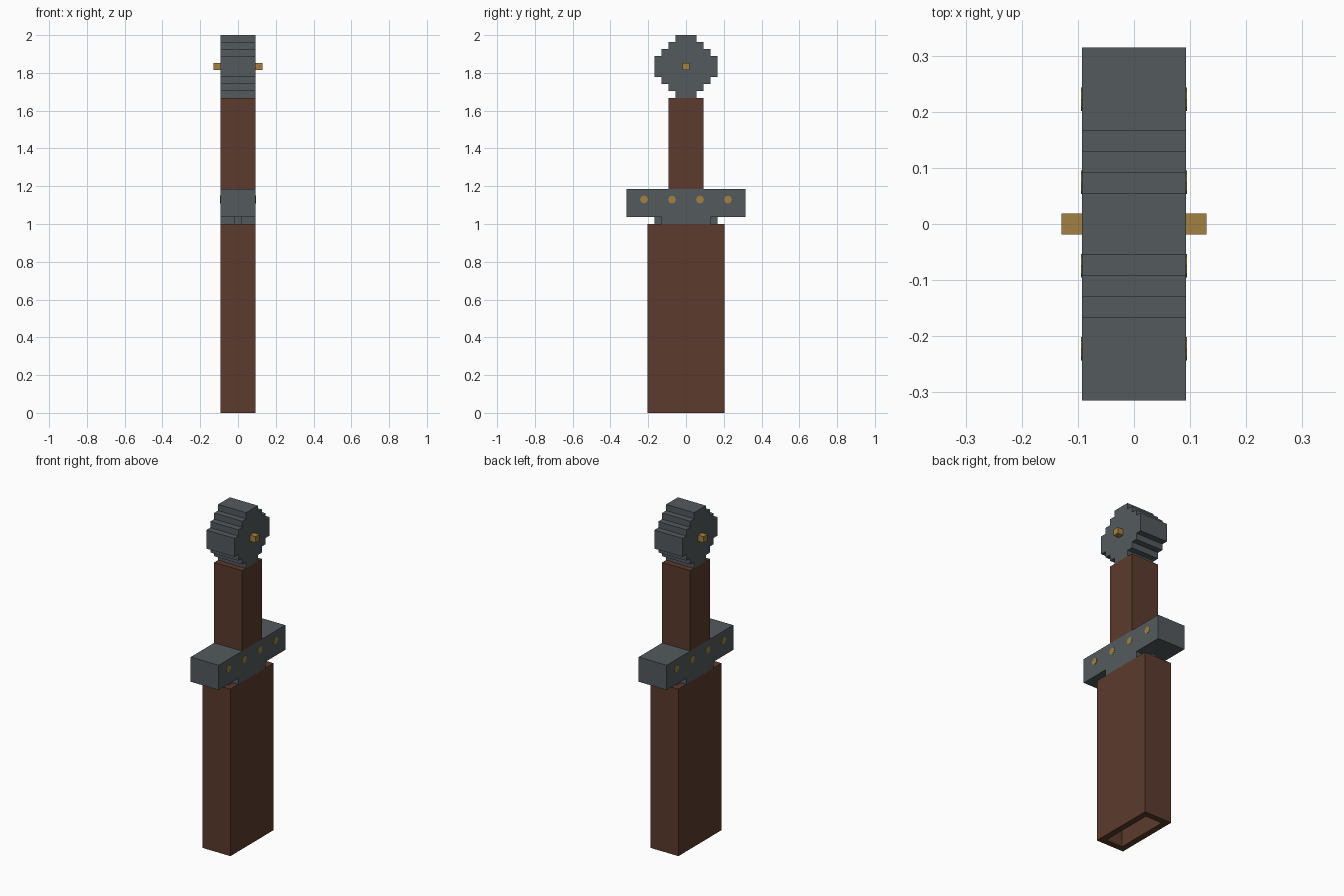
import bpy
import bmesh
import math

if "Cube" in bpy.data.objects:
    bpy.data.objects.remove(bpy.data.objects["Cube"], do_unlink=True)

U = 1 / 27      # block unit
HALF = 2.5      # half thickness of the main parts, in units


def material(name, rgb):
    mat = bpy.data.materials.new(name)
    mat.use_nodes = True
    mat.diffuse_color = (*rgb, 1)
    mat.node_tree.nodes["Principled BSDF"].inputs["Base Color"].default_value = (*rgb, 1)
    return mat


steel = material("dark steel", (0.088, 0.103, 0.110))
leather = material("brown leather", (0.105, 0.043, 0.027))
brass = material("brass", (0.36, 0.22, 0.055))


def finish(name, bm, mat):
    bmesh.ops.recalc_face_normals(bm, faces=bm.faces)
    mesh = bpy.data.meshes.new(name)
    bm.to_mesh(mesh)
    bm.free()
    mesh.materials.append(mat)
    obj = bpy.data.objects.new(name, mesh)
    bpy.context.collection.objects.link(obj)
    return obj


def stepped(name, rows, half_x, mat):
    """Extrude a mirrored outline along x; rows are (half width, bottom, top)."""
    right = []
    for w, low, high in rows:
        right += [(w, low), (w, high)]
    outline = right + [(-y, z) for y, z in reversed(right)]
    bm = bmesh.new()
    face = bm.faces.new([bm.verts.new((-half_x * U, y * U, z * U)) for y, z in outline])
    result = bmesh.ops.extrude_face_region(bm, geom=[face])
    verts = [g for g in result["geom"] if isinstance(g, bmesh.types.BMVert)]
    bmesh.ops.translate(bm, vec=(2 * half_x * U, 0, 0), verts=verts)
    return finish(name, bm, mat)


# Hollow scabbard, open at both ends
scabbard = stepped("scabbard", [(5.5, 0, 27)], HALF, leather)
bm = bmesh.new()
bm.from_mesh(scabbard.data)
ends = [f for f in bm.faces if abs(f.normal.z) > 0.9]
bmesh.ops.delete(bm, geom=ends, context="FACES")
bm.to_mesh(scabbard.data)
bm.free()
wall = scabbard.modifiers.new("wall", "SOLIDIFY")
wall.thickness = U
wall.offset = -1
wall.use_even_offset = True

# Sheathed blade with a stepped tip
stepped("blade", [(1.5, 3, 4), (2.5, 4, 5), (3.5, 5, 6), (4.48, 6, 28)], 0.5, steel)

# Guard, grip and round pommel
stepped("guard", [(3.5, 27, 28), (8.5, 28, 32)], HALF, steel)
stepped("grip", [(2.5, 32, 45)], HALF, leather)
stepped("pommel", [(1.5, 45, 46), (2.5, 46, 47), (3.5, 47, 48), (4.5, 48, 51),
                   (3.5, 51, 52), (2.5, 52, 53), (1.5, 53, 54)], HALF, steel)
stepped("pommel_stud", [(0.5, 49, 50)], 3.5, brass)

# Thin round rivets on both broad sides of the guard
for side, label in ((1, "left"), (-1, "right")):
    for i in range(4):
        bm = bmesh.new()
        bmesh.ops.create_cone(bm, cap_ends=True, segments=8, radius1=0.021,
                              radius2=0.021, depth=0.004)
        rivet = finish(f"{label}_rivet_{i + 1}", bm, brass)
        rivet.rotation_euler = (0, math.pi / 2, 0)
        rivet.location = (side * HALF * U, (4 * i - 6) * U, 30.5 * U)
